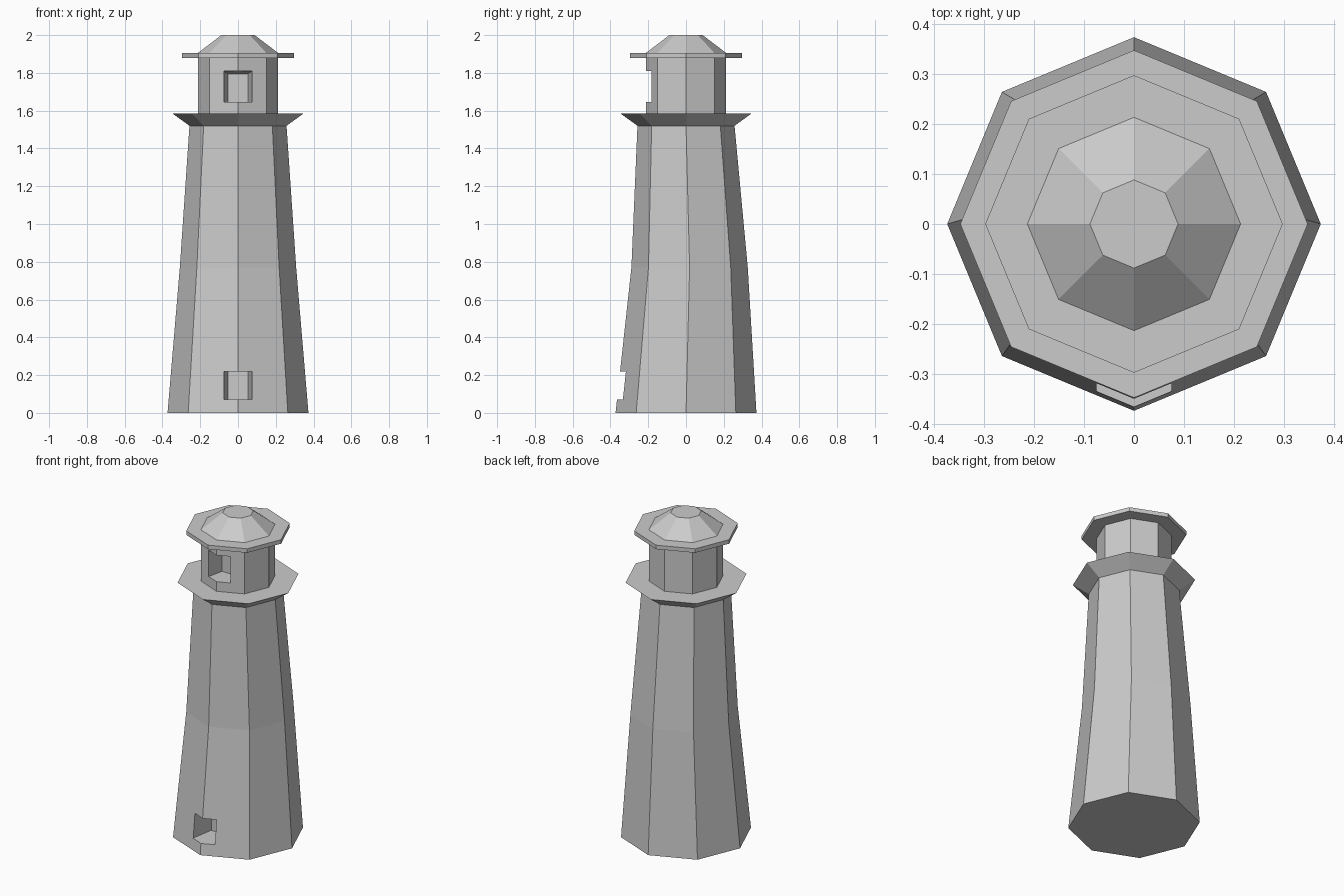
import bpy, bmesh, math

cube = bpy.data.objects.get("Cube")
if cube:
    bpy.data.objects.remove(cube, do_unlink=True)

SIDES = 8

stone = bpy.data.materials.new("pale_grey_stone")
stone.use_nodes = True
grey = (0.6, 0.6, 0.6, 1)
stone.diffuse_color = grey
stone.node_tree.nodes["Principled BSDF"].inputs["Base Color"].default_value = grey


def loft(name, rings):
    """Bridge closed rings of points into a capped solid."""
    bm = bmesh.new()
    loops = [[bm.verts.new(p) for p in ring] for ring in rings]
    n = len(loops[0])
    for low, high in zip(loops, loops[1:]):
        for i in range(n):
            j = (i + 1) % n
            bm.faces.new((low[i], low[j], high[j], high[i]))
    bm.faces.new(loops[0][::-1])
    bm.faces.new(loops[-1])
    bmesh.ops.recalc_face_normals(bm, faces=bm.faces)
    mesh = bpy.data.meshes.new(name)
    bm.to_mesh(mesh)
    bm.free()
    mesh.materials.append(stone)
    obj = bpy.data.objects.new(name, mesh)
    bpy.context.collection.objects.link(obj)
    return obj


def octagon(radius, z, shift=0.0):
    angles = [math.tau * i / SIDES for i in range(SIDES)]
    return [(radius * math.cos(a), radius * math.sin(a) + shift, z) for a in angles]


def opening_ring(half, y, bottom, top):
    return [(-half, y, bottom), (half, y, bottom), (half, y, top), (-half, y, top)]


def cut_opening(target, face_y, depth, bottom, top, drop):
    """Cut a front recess that narrows slightly towards its back."""
    cutter = loft(target.name + "_cutter", [
        opening_ring(0.075, -0.5, bottom, top),
        opening_ring(0.075, face_y, bottom, top),
        opening_ring(0.053, face_y + depth, bottom, top - drop)])
    cutter.hide_render = True
    mod = target.modifiers.new("opening", 'BOOLEAN')
    mod.operation = 'DIFFERENCE'
    mod.solver = 'EXACT'
    mod.object = cutter
    graph = bpy.context.evaluated_depsgraph_get()
    mesh = bpy.data.meshes.new_from_object(target.evaluated_get(graph))
    target.modifiers.remove(mod)
    target.data = mesh
    bpy.data.objects.remove(cutter, do_unlink=True)


# Tapered tower, its middle leaning slightly back, with a doorway
tower = loft("tower", [octagon(0.373, 0), octagon(0.308, 0.77, 0.019), octagon(0.257, 1.52)])
cut_opening(tower, -0.318, 0.13, 0.07, 0.22, 0.0)

# Flared gallery
loft("gallery", [octagon(0.257, 1.52), octagon(0.347, 1.585)])

# Lantern room with a window
lantern = loft("lantern_room", [octagon(0.213, 1.585), octagon(0.213, 1.88)])
cut_opening(lantern, -0.182, 0.1, 1.645, 1.81, 0.015)

# Roof brim and cap
loft("roof_brim", [octagon(0.297, 1.88), octagon(0.297, 1.905)])
loft("roof_cap", [octagon(0.213, 1.905), octagon(0.088, 2.0)])
